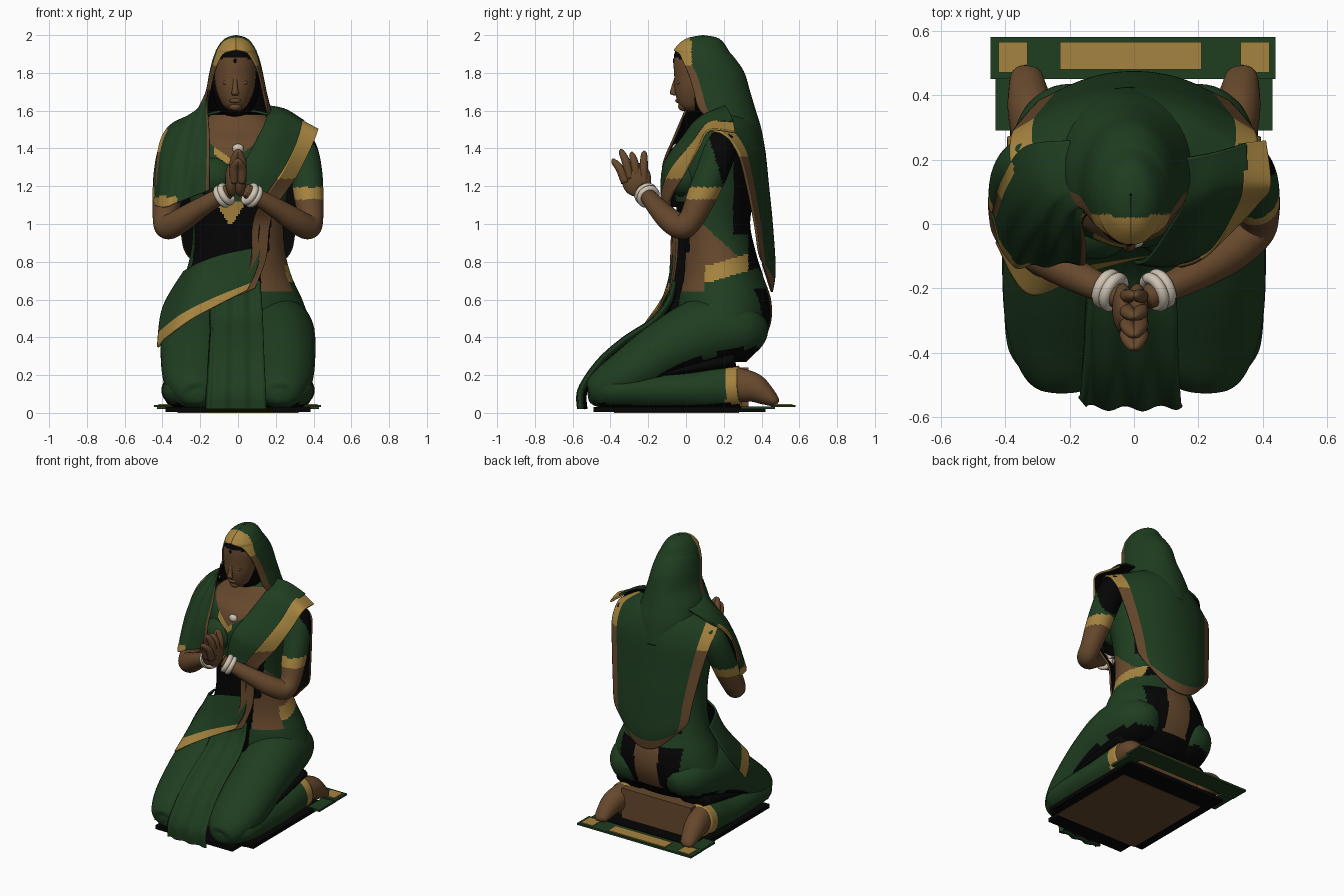
import bpy, bmesh, math
from mathutils import Vector

G, B, O, W, K = range(5)
MATS = []
for nm, c in (("green cloth", (.0135, .047, .0145)), ("brown skin", (.135, .066, .026)), ("gold trim", (.38, .23, .05)),
              ("white bangle", (.62, .55, .45)), ("black", (.0015, .0015, .0015))):
    m = bpy.data.materials.new(nm)
    m.diffuse_color = (*c, 1)
    MATS.append(m)


def spline(pts, s):
    """Catmull-Rom resampling of n-dimensional points."""
    p, out = [Vector(q) for q in pts], []
    for i in range(len(p) - 1):
        a, b, c, d = p[max(i - 1, 0)], p[i], p[i + 1], p[min(i + 2, len(p) - 1)]
        for t in [k / s for k in range(s)]:
            out.append(.5 * (2 * b + (c - a) * t + (2 * a - 5 * b + 4 * c - d) * t * t
                             + (3 * b - a - 3 * c + d) * t ** 3))
    return out + [p[-1]]


def build(name, verts, faces, uvs, rule, closed=True, thick=0, smooth=True):
    me = bpy.data.meshes.new(name)
    me.from_pydata([tuple(v) for v in verts], [], faces)
    for m in MATS:
        me.materials.append(m)
    if closed:
        bm = bmesh.new()
        bm.from_mesh(me)
        bmesh.ops.recalc_face_normals(bm, faces=bm.faces)
        bm.to_mesh(me)
        bm.free()
    for i, p in enumerate(me.polygons):
        p.use_smooth = smooth
        p.material_index = rule(p.center, p.normal, *uvs[i]) if callable(rule) else rule
    ob = bpy.data.objects.new(name, me)
    bpy.context.collection.objects.link(ob)
    if thick:
        md = ob.modifiers.new("cloth", "SOLIDIFY")
        md.thickness, md.offset, md.material_offset = thick, -1, 4  # inner side is black


def surface(name, grid, rule, thick=.012):
    """Open cloth patch from rows of points; u runs along a row, v runs up."""
    R, C = len(grid), len(grid[0])
    ij = [(i, j) for i in range(R - 1) for j in range(C - 1)]
    build(name, [p for r in grid for p in r],
          [(i * C + j, i * C + j + 1, (i + 1) * C + j + 1, (i + 1) * C + j) for i, j in ij],
          [((j + .5) / (C - 1), (i + .5) / (R - 1)) for i, j in ij], rule, False, thick)


def sheet(name, rows, rule, s=14, ripple=0, waves=4, thick=.012):
    grid = list(zip(*[spline(c, s) for c in zip(*[spline(r, s) for r in rows])]))
    n = len(grid[0]) - 1
    surface(name, [[p + Vector((0, ripple * math.sin(j / n * waves * math.tau), 0)) for j, p in enumerate(r)]
                   for r in grid], rule, thick)


def tube(name, pts, rule, n=32, s=6, ref=(1, 0, 0), flat=False, sx=1):
    """Smooth tube through (x, y, z, half width, half depth)."""
    P = spline(pts, s)
    verts, L = [], len(P)
    for i, p in enumerate(P):
        t = (P[min(i + 1, L - 1)].xyz - P[max(i - 1, 0)].xyz).normalized()
        side, up = Vector((1, 0, 0)), Vector((0, 1, 0))
        if not flat:
            side = Vector(ref)
            side = (side - t * side.dot(t)).normalized()
            up = t.cross(side)
        for a in [math.tau * j / n for j in range(n)]:
            v = p.xyz + side * max(p[3], .004) * math.cos(a) + up * max(p[4], .004) * math.sin(a)
            verts.append((v.x * sx, v.y, v.z))
    ij = [(i, j) for i in range(L - 1) for j in range(n)]
    faces = [(i * n + j, i * n + (j + 1) % n, (i + 1) * n + (j + 1) % n, (i + 1) * n + j) for i, j in ij]
    build(name, verts, faces + [tuple(range(n)), tuple(range((L - 1) * n, L * n))],
          [(j / n, (i + .5) / (L - 1)) for i, j in ij] + [(0, 0), (0, 1)], rule)


def ball(name, c, r, rule):
    ang = [math.pi * k / 12 for k in range(13)]
    tube(name, [(c[0], c[1], c[2] - r[2] * math.cos(a), r[0] * math.sin(a), r[1] * math.sin(a)) for a in ang],
         rule, n=24, s=2, flat=True)


def box(name, lo, hi, mat):
    v = [(x, y, z) for x in (lo[0], hi[0]) for y in (lo[1], hi[1]) for z in (lo[2], hi[2])]
    f = [(0, 1, 3, 2), (4, 6, 7, 5), (0, 4, 5, 1), (2, 3, 7, 6), (0, 2, 6, 4), (1, 5, 7, 3)]
    build(name, v, f, [(0, 0)] * 6, mat, smooth=False)


# torso with blouse, bare waist and skirt top
def torso_rule(c, n, u, v):
    if c.z < .36:
        return K
    if c.z < .66 and n.y > .7:
        return B if abs(c.x) < .09 else K if abs(c.x) < .23 else G
    low = .69 + .3 * max(c.y - .12, 0) if c.y > .1 else .64
    if c.z < (low if c.x > .08 else .75):
        return G
    if c.y > .33 or (c.y > .25 and .95 < c.z < 1.45):
        return K
    if c.x > .08 and c.y > .1 and c.z < low + .09:
        return O
    if c.y < (.02 if c.x > 0 else .1) and c.z < 1.12 and n.y < -.15:
        if c.x > .12 and c.z < .85:
            return B
        return O if abs(c.x + .04) < .07 - (1.1 - c.z) * .6 and c.z > 1.0 else K
    if c.x > .08 and c.z < 1.05 - .9 * (c.y - .03):
        return B
    neck = c.z - 1.34 - .7 * abs(c.x + .03)
    if n.y < 0 and neck > -.04:
        return B if neck > 0 else O if -.13 < c.x < 0 else G
    return G


tube("torso", [(0, .22, .27, .25, .1), (0, .2, .36, .35, .2), (0, .2, .48, .375, .25), (0, .2, .6, .34, .25),
               (0, .19, .72, .285, .22), (0, .17, .85, .25, .2), (0, .15, 1, .24, .19), (0, .15, 1.15, .26, .21),
               (0, .145, 1.3, .29, .22), (0, .16, 1.42, .3, .2), (0, .19, 1.5, .25, .16), (0, .2, 1.58, .14, .12)],
     torso_rule, n=160, s=14, flat=True)
tube("neck", [(-.01, .18, 1.48, .09, .09), (-.012, .14, 1.58, .065, .07), (-.015, .1, 1.7, .065, .07)], B, flat=True)

# head, face and hair
tube("head", [(-.015, .03, 1.598, .03, .03), (-.015, .035, 1.63, .066, .072), (-.015, .05, 1.7, .097, .108),
              (-.015, .06, 1.78, .11, .122), (-.015, .065, 1.86, .11, .13), (-.015, .07, 1.92, .09, .12),
              (-.015, .09, 1.965, .03, .04)],
     lambda c, n, u, v: K if c.z > 1.885 - 2 * (c.x + .015) ** 2 or c.y > .08 else B, n=48, flat=True)
ball("hair", (-.013, .13, 1.74), (.126, .13, .19), K)
tube("nose", [(-.015, -.05, 1.78, .01, .01), (-.015, -.065, 1.72, .014, .014),
              (-.015, -.067, 1.69, .02, .018), (-.015, -.05, 1.68, .012, .012)], B, n=16, flat=True)
ball("lips", (-.015, -.043, 1.653), (.03, .014, .012), B)
ball("chin", (-.015, -.012, 1.622), (.035, .03, .024), B)
ball("forehead_dot", (-.015, -.064, 1.865), (.008, .005, .012), K)

# head veil, open at the face
veil = [(1.36, -.02, .28, .15, .145, 80), (1.5, -.02, .22, .2, .18, 100), (1.6, -.02, .16, .195, .21, 114),
        (1.7, -.01, .13, .162, .21, 115), (1.8, -.01, .11, .142, .2, 120), (1.87, -.01, .095, .125, .17, 133),
        (1.905, -.01, .085, .112, .15, 147), (1.925, -.01, .08, .104, .142, 180), (1.965, -.01, .085, .078, .11, 180),
        (1.988, -.01, .09, .048, .07, 180), (2.0, -.01, .09, .004, .004, 180)]
grid = []
for z, cx, cy, rx, ry, a in spline(veil, 8):
    angs = [math.radians(min(a, 180)) * (1 - k / 45) for k in range(91)]
    grid.append([Vector((cx + rx * math.sin(t), cy + ry * math.cos(t), z)) for t in angs])
surface("veil", grid, lambda c, n, u, v: O if c.z > 1.84 and c.y < .03 and (c.z < 1.972 or c.y < .02) else
        B if abs(u - .5) > .44 and c.z < 1.9 else G, .01)

# back cape with border
cape = [(.64, .14, .22, .41, .46), (.76, .1, .285, .39, .475), (1, 0, .31, .37, .46), (1.2, 0, .345, .33, .44),
        (1.38, 0, .38, .28, .42), (1.5, -.02, .385, .2, .385), (1.57, -.07, .36, .14, .33), (1.61, -.08, .3, .1, .25)]
sheet("back_cape", [[(hw * t, yc + (ye - yc) * t * t, z + dz * t * t) for t in (1, .5, 0, -.5, -1)]
                    for z, dz, hw, ye, yc in cape],
      lambda c, n, u, v: (O if c.z > 1.36 else B) if abs(u - .5) > .4 and c.y > .12 or v < .09 else G)

# right shoulder drape
sheet("shoulder_drape", [
    [(-.445, .03, 1.1), (-.39, -.12, 1.09), (-.28, -.13, 1.13), (-.15, -.12, 1.18)],
    [(-.435, .06, 1.3), (-.37, -.05, 1.3), (-.26, -.1, 1.3), (-.15, -.12, 1.32)],
    [(-.41, .14, 1.45), (-.33, .02, 1.46), (-.24, -.04, 1.46), (-.15, -.06, 1.47)],
    [(-.34, .24, 1.54), (-.28, .1, 1.56), (-.21, .04, 1.59), (-.16, .0, 1.62)],
    [(-.2, .26, 1.59), (-.19, .17, 1.62), (-.17, .08, 1.67), (-.15, .03, 1.71)]],
    lambda c, n, u, v: B if u > .92 or (u < .09 and 1.2 < c.z < 1.38) else O
    if (c.z < 1.145 and u < .55) or (u < .09 and 1.3 < c.z < 1.5) else G, ripple=.006)

# left shoulder drape and its long border
sheet("chest_drape", [
    [(0, -.125, 1.17), (.08, -.135, 1.15), (.16, -.12, 1.14)], [(.04, -.115, 1.33), (.14, -.12, 1.3), (.26, -.07, 1.28)],
    [(.1, -.03, 1.45), (.2, -.02, 1.45), (.32, .04, 1.43)], [(.15, .06, 1.56), (.24, .1, 1.58), (.35, .12, 1.53)],
    [(.15, .2, 1.63), (.25, .22, 1.61), (.35, .25, 1.55)]], G)
sheet("drape_border", [
    [(0, -.1, .62), (.09, -.08, .66)], [(.07, -.085, .8), (.15, -.055, .82)], [(.08, -.085, 1), (.17, -.055, 1)],
    [(.14, -.135, 1.13), (.22, -.09, 1.12)], [(.24, -.09, 1.28), (.31, -.02, 1.25)], [(.31, .03, 1.43), (.385, .06, 1.4)],
    [(.34, .12, 1.54), (.425, .12, 1.5)], [(.33, .25, 1.55), (.41, .26, 1.49)]],
    lambda c, n, u, v: O if c.z > 1.24 else B)
sheet("drape_inner_side", [[(.1, -.085, .5), (.13, .04, .5)], [(.1, -.07, .8), (.14, .05, .8)],
                           [(.12, -.075, 1.03), (.17, .04, 1.03)]], K)

# lap fold with gold lower edge
sheet("lap_fold", [
    [(-.43, -.06, .35), (-.325, -.22, .45), (-.14, -.15, .555), (.05, -.1, .65)],
    [(-.4, .1, .56), (-.27, -.07, .64), (-.12, -.09, .7), (.1, -.085, .76)],
    [(-.29, .15, .75), (-.22, -.02, .79), (-.08, -.055, .84), (.12, -.065, .88)]],
    lambda c, n, u, v: O if v < .2 else G)

# front pleats falling to the ground
sheet("front_pleats", [[(x * w, y + .3 * x * x, z) for x in (-.14, -.05, .05, .14)] for w, y, z in
                       [(1.08, -.57, .02), (1.05, -.565, .13), (1, -.465, .28), (.97, -.33, .4), (.94, -.18, .5),
                        (.9, -.1, .6), (.85, -.07, .7)]], G, ripple=.008, waves=3, thick=.035)

TIPS = [(-.32, 1.25, -.38, 1.335), (-.295, 1.27, -.34, 1.385), (-.26, 1.27, -.285, 1.37), (-.225, 1.24, -.222, 1.375)]
for sx in (-1, 1):
    ball("bust", (sx * .12, 0, 1.25), (.12, .11, .11), G)
    ball("eyelid", (-.015 + sx * .043, -.037, 1.748), (.024, .014, .013), B)
    # folded legs and feet
    tube("thigh", [(.17, .42, .48, .03, .03), (.185, .37, .46, .12, .11), (.2, .28, .44, .17, .16),
                   (.215, .1, .42, .19, .19), (.225, -.1, .33, .185, .165), (.225, -.3, .2, .175, .14),
                   (.22, -.43, .13, .14, .11), (.215, -.5, .1, .09, .07), (.215, -.52, .095, .02, .02)],
         lambda c, n, u, v: K if c.y > -.15 and n.z < -.6 else G, sx=sx)
    tube("shin", [(.225, -.47, .09, .1, .07), (.23, -.38, .115, .16, .1), (.24, -.2, .12, .165, .11),
                  (.25, 0, .12, .155, .11), (.27, .15, .13, .13, .115), (.29, .285, .14, .105, .11)],
         lambda c, n, u, v: B if c.y > .05 and n.x * sx < -.3 else K if c.z < .05 else O if c.y > .21 else G, s=10, sx=sx)
    tube("under_thigh_cloth", [(.24, -.15, .2, .13, .02), (.24, .05, .24, .13, .04), (.24, .26, .28, .12, .05)], K, sx=sx)
    tube("foot", [(.3, .25, .15, .075, .095), (.32, .35, .135, .072, .08), (.33, .42, .095, .06, .055),
                  (.335, .47, .06, .045, .03), (.335, .485, .05, .02, .015)], B, n=24, sx=sx)
    # arm with sleeve
    tube("arm", [(.3, .2, 1.45, .07, .07), (.335, .18, 1.39, .085, .085), (.36, .14, 1.28, .085, .085),
                 (.375, .08, 1.14, .078, .078), (.385, .03, 1.03, .066, .066), (.37, -.02, .985, .066, .066),
                 (.3, -.085, 1.02, .064, .064), (.2, -.15, 1.085, .053, .053), (.09, -.205, 1.15, .042, .042),
                 (.04, -.23, 1.18, .036, .036)],
         lambda c, n, u, v: B if v > .5 or c.z < 1.13 else O if c.z < 1.195 else
         K if sx > 0 and c.y > .17 + (1.3 - c.z) * .3 else G, n=48, s=14, ref=(0, 1, 0), sx=sx)
    # bangles
    d = Vector((-.11, -.055, .065)).normalized()
    e = d.cross(Vector((0, 0, 1))).normalized()
    for k in (0, 1):
        c = Vector((.085, -.2, 1.145)) + d * (.028 * k)
        tube("bangle", [(*(c + (e * math.cos(a) + d.cross(e) * math.sin(a)) * .047), .018, .018)
                        for a in [math.tau * i / 16 for i in range(17)]], W, n=10, s=2, ref=d, sx=sx)
    # praying hand
    ball("palm", (sx * .022 - .012, -.262, 1.235), (.034, .078, .09), B)
    for y0, z0, y1, z1 in TIPS:
        tube("finger", [(.02, y0, z0 - .03, .022, .024), (.02, (y0 + y1) / 2, (z0 + z1) / 2, .024, .022),
                        (.006, y1, z1 - .005, .016, .016), (.002, y1 * 1.01, z1 + .012, .004, .004)], B, n=12, s=4, sx=sx)
    # mat corners
    box("mat_side", (sx * .385 - .045, .29, .02), (sx * .385 + .045, .47, .035), G)
    box("mat_gold_corner", (sx * .375 - .045, .47, .042), (sx * .375 + .045, .565, .048), O)

ball("pendant", (0, -.055, 1.4), (.03, .02, .025), W)

# cloth between the shins, mat and its underside
box("inner_shin_cloth", (-.27, -.3, .02), (.27, .33, .24), B)
box("mat_base", (-.385, -.38, .004), (.385, .42, .03), K)
box("mat_front", (-.3, -.49, .004), (.3, -.38, .03), K)
box("mat_underside", (-.32, -.38, 0), (.32, .28, .006), B)
box("mat_back_strip", (-.445, .45, .03), (.44, .58, .043), G)
box("mat_gold_panel", (-.23, .48, .042), (.21, .565, .048), O)
